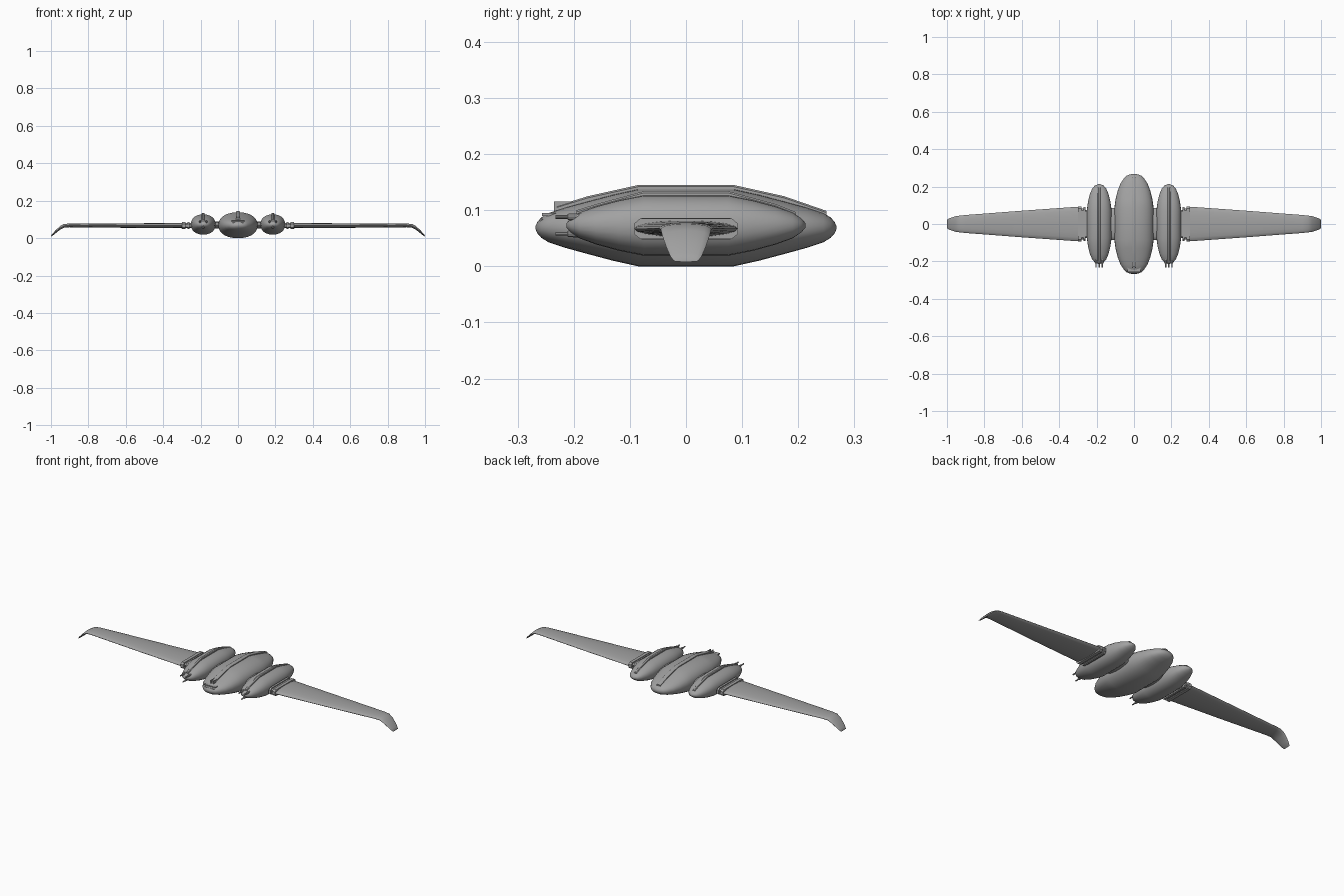
import bpy, bmesh, math
from mathutils import Vector

if "Cube" in bpy.data.objects:
    bpy.data.objects.remove(bpy.data.objects["Cube"])

grey = bpy.data.materials.new("hull grey")
grey.diffuse_color = (0.36, 0.36, 0.36, 1)
grey.use_nodes = True
grey.node_tree.nodes["Principled BSDF"].inputs["Base Color"].default_value = grey.diffuse_color


def finish(name, bm, angle=35):
    bmesh.ops.recalc_face_normals(bm, faces=bm.faces)
    me = bpy.data.meshes.new(name)
    bm.to_mesh(me)
    bm.free()
    me.materials.append(grey)
    ob = bpy.data.objects.new(name, me)
    bpy.context.collection.objects.link(ob)
    bpy.ops.object.select_all(action='DESELECT')
    bpy.context.view_layer.objects.active = ob
    ob.select_set(True)
    bpy.ops.object.shade_smooth_by_angle(angle=math.radians(angle))
    return ob


def loft(name, rings, angle=35):
    """Skin a list of closed rings and cap both ends."""
    bm = bmesh.new()
    vs = [[bm.verts.new(p) for p in r] for r in rings]
    n = len(vs[0])
    for a, b in zip(vs, vs[1:]):
        for i in range(n):
            j = (i + 1) % n
            bm.faces.new((a[i], a[j], b[j], b[i]))
    bm.faces.new(vs[0])
    bm.faces.new(vs[-1])
    return finish(name, bm, angle)


def pod(name, cx, cz, stations, sides=28):
    """Rounded body along y from (y, half width, half height)."""
    rings = []
    for y, w, h in stations:
        ring = []
        for i in range(sides):
            t = 2 * math.pi * i / sides
            c, s = math.cos(t), math.sin(t)
            ring.append((cx + w * math.copysign(abs(c) ** 0.9, c), y,
                         cz + h * math.copysign(abs(s) ** 0.9, s)))
        rings.append(ring)
    return loft(name, rings, 40)


def spine(name, cx, path, w, depth):
    """Raised strip along the top of a pod from (y, z) points."""
    return loft(name, [[(cx - w, y, z - depth), (cx - w, y, z - 0.003),
                        (cx - w * 0.6, y, z), (cx + w * 0.6, y, z),
                        (cx + w, y, z - 0.003), (cx + w, y, z - depth)]
                       for y, z in path], 25)


def box(name, lo, hi):
    (x0, y0, z0), (x1, y1, z1) = lo, hi
    return loft(name, [[(x, y0, z0), (x, y1, z0), (x, y1, z1), (x, y0, z1)]
                       for x in (x0, x1)])


def barrel(name, x, z, y0, y1, r):
    """Gun with a thicker sleeve and a slim muzzle."""
    mid = y0 + (y1 - y0) * 0.45
    prof = [(y0, r * 0.6), (mid, r * 0.6), (mid + 0.001, r), (y1, r * 1.2)]
    return loft(name, [[(x + q * math.cos(k * math.pi / 5), y,
                         z + q * math.sin(k * math.pi / 5)) for k in range(10)]
                       for y, q in prof])


# Central hull, mirrored front to back
half = [(0.085, 0.105, 0.069), (0.13, 0.099, 0.059), (0.175, 0.088, 0.047),
        (0.215, 0.073, 0.036), (0.245, 0.053, 0.026), (0.258, 0.039, 0.018),
        (0.265, 0.022, 0.010), (0.268, 0.005, 0.003)]
pod("central_hull", 0, 0.073,
    [(-y, w, h) for y, w, h in reversed(half)] + half)
spine("hull_spine", 0, [(-0.23, 0.112), (-0.175, 0.129), (-0.085, 0.149),
                        (0.085, 0.149), (0.175, 0.129), (0.25, 0.103)], 0.012, 0.025)

# Slit viewport and brow on the nose
box("nose_brow", (-0.036, -0.257, 0.094), (0.036, -0.225, 0.099))
box("nose_sill", (-0.030, -0.261, 0.085), (0.030, -0.23, 0.088))

# Twin ridges in front of the spine
for s in (-1, 1):
    box("nose_ridge", (s * 0.008 - 0.002, -0.235, 0.09), (s * 0.008 + 0.002, -0.19, 0.120))

pod_half = [(0.075, 0.066, 0.054), (0.12, 0.060, 0.045), (0.16, 0.050, 0.034),
            (0.19, 0.037, 0.023), (0.205, 0.024, 0.013), (0.213, 0.006, 0.004)]


def wing_section(x, zc, chord, thick, yc=0.0):
    """Lens-shaped section in the yz plane."""
    n = 18
    return [(x, yc + chord * math.cos(2 * math.pi * i / n),
             zc + thick * math.sin(2 * math.pi * i / n)) for i in range(n)]


for s, side in ((1, "right"), (-1, "left")):
    cx = s * 0.186
    # Side nacelle with spine
    pod(side + "_nacelle", cx, 0.077,
        [(-y, w, h) for y, w, h in reversed(pod_half)] + pod_half, 24)
    spine(side + "_nacelle_spine", cx,
          [(-0.195, 0.104), (-0.16, 0.115), (-0.075, 0.138), (0.075, 0.138),
           (0.16, 0.115), (0.195, 0.101)], 0.008, 0.022)
    # Nose guns
    for dx, z in ((-0.017, 0.092), (0.017, 0.092), (0, 0.062)):
        barrel(side + "_gun", cx + dx, z, -0.233, -0.185, 0.006)
    # Stub joining hull and nacelle
    loft(side + "_inner_stub", [wing_section(s * x, 0.073, 0.085, 0.019)
                                for x in (0.06, 0.18)])
    # Stepped wing root collar
    for x0, x1, hy, hz in ((0.215, 0.262, 0.076, 0.013), (0.258, 0.270, 0.090, 0.019),
                           (0.268, 0.284, 0.083, 0.014), (0.282, 0.300, 0.093, 0.018)):
        loft(side + "_root_collar",
             [[(s * x, a * hy, 0.071 + b * hz) for a, b in
               ((-1, -.5), (-.88, -1), (.88, -1), (1, -.5),
                (1, .5), (.88, 1), (-.88, 1), (-1, .5))] for x in (x0, x1)])
    # Tapered wing with drooped tip
    loft(side + "_wing",
         [wing_section(s * x, z, c, t) for x, z, c, t in
          ((0.28, 0.071, 0.093, 0.015), (0.32, 0.071, 0.091, 0.014),
           (0.60, 0.071, 0.071, 0.012), (0.90, 0.072, 0.048, 0.010),
           (0.93, 0.070, 0.045, 0.010), (0.952, 0.058, 0.042, 0.010),
           (0.975, 0.038, 0.035, 0.008), (0.992, 0.022, 0.028, 0.006),
           (1.0, 0.014, 0.022, 0.002))], 50)

# Drop the lowest point onto the ground plane
low = min(v.co.z for o in bpy.data.objects for v in o.data.vertices)
for o in bpy.data.objects:
    o.location.z -= low
